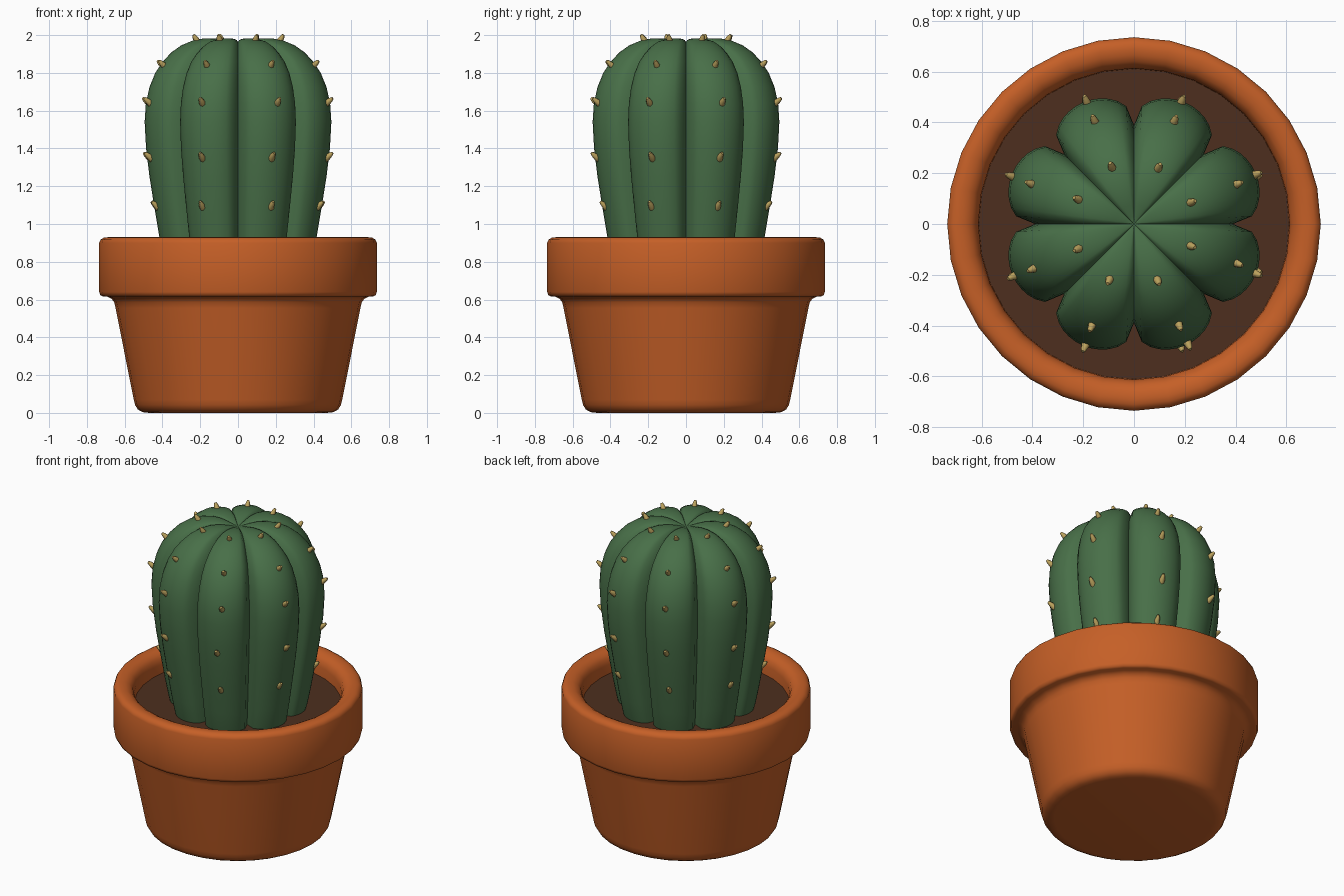
import bpy, bmesh, math, random
from mathutils import Vector

if "Cube" in bpy.data.objects:
    bpy.data.objects.remove(bpy.data.objects["Cube"])
random.seed(4)


def material(name, color):
    m = bpy.data.materials.new(name)
    m.diffuse_color = (*color, 1)
    m.use_nodes = True
    m.node_tree.nodes["Principled BSDF"].inputs["Base Color"].default_value = m.diffuse_color
    return m


def finish(name, bm, mat, angle=50):
    bmesh.ops.remove_doubles(bm, verts=bm.verts, dist=1e-5)
    bmesh.ops.recalc_face_normals(bm, faces=bm.faces)
    me = bpy.data.meshes.new(name)
    bm.to_mesh(me)
    bm.free()
    ob = bpy.data.objects.new(name, me)
    bpy.context.collection.objects.link(ob)
    me.materials.append(mat)
    bpy.ops.object.select_all(action='DESELECT')
    ob.select_set(True)
    bpy.context.view_layer.objects.active = ob
    bpy.ops.object.shade_smooth_by_angle(angle=math.radians(angle))
    return ob


def lathe(profile, n, shape=lambda a, r, z: (r, z)):
    """Spin (radius, height) points; shape() may vary the radius by angle."""
    bm = bmesh.new()
    rings = []
    for r, z in profile:
        ring = []
        for i in range(n):
            a = math.tau * i / n
            rr, zz = shape(a, r, z)
            ring.append(bm.verts.new((rr * math.cos(a), rr * math.sin(a), zz)))
        rings.append(ring)
    for lo, hi in zip(rings, rings[1:]):
        for i in range(n):
            j = (i + 1) % n
            bm.faces.new((lo[i], lo[j], hi[j], hi[i]))
    bm.faces.new(rings[0])
    bm.faces.new(rings[-1])
    return bm


terracotta = material("terracotta", (0.56, 0.115, 0.02))
earth = material("earth", (0.075, 0.028, 0.013))
green = material("cactus_green", (0.065, 0.16, 0.065))
straw = material("spine_straw", (0.50, 0.36, 0.11))

# Pot with thick rim, hollow above the soil
pot = [(0.47, 0), (0.505, 0.004), (0.53, 0.018), (0.545, 0.042), (0.552, 0.07),
       (0.648, 0.555), (0.655, 0.585), (0.67, 0.605), (0.69, 0.615), (0.715, 0.617),
       (0.729, 0.623), (0.735, 0.64), (0.735, 0.90), (0.728, 0.917), (0.71, 0.928),
       (0.69, 0.93), (0.665, 0.928), (0.64, 0.915), (0.622, 0.895), (0.613, 0.86),
       (0.61, 0.76)]
finish("pot", lathe(pot, 32), terracotta)

# Soil
finish("soil", lathe([(0.612, 0.76), (0.612, 0.80)], 32), earth)

# Ribbed cactus body
ridge = [(0.40, 0.77), (0.415, 0.82), (0.437, 0.93), (0.467, 1.10), (0.492, 1.25),
         (0.511, 1.40), (0.519, 1.54), (0.512, 1.64), (0.492, 1.725), (0.46, 1.80),
         (0.418, 1.86), (0.37, 1.91), (0.315, 1.947), (0.255, 1.971), (0.19, 1.983),
         (0.13, 1.983), (0.075, 1.972), (0.03, 1.957), (0.004, 1.95)]


def ribbed(a, r, z):
    rib = abs(math.sin(4 * a)) ** 0.4
    drop = 0.02 * (1 - rib) * min(1, r / 0.1) if z > 1.9 else 0
    return r * (0.75 + 0.25 * rib), z - drop


finish("cactus", lathe(ridge, 96, ribbed), green, 60)

# Spines: five on every rib, pointing out and up
bm = bmesh.new()
rows = [(0.458, 1.09, 42), (0.502, 1.35, 38), (0.507, 1.64, 38),
        (0.425, 1.835, 42), (0.235, 1.965, 58)]
for k in range(8):
    for r, z, tilt in rows:
        a = math.radians(22.5 + 45 * k + random.uniform(-2, 2))
        e = math.radians(tilt)
        d = Vector((math.cos(e) * math.cos(a), math.cos(e) * math.sin(a), math.sin(e)))
        root = Vector((r * math.cos(a), r * math.sin(a), z))
        u = d.orthogonal().normalized()
        v = d.cross(u)
        rings = [[bm.verts.new(root + d * h + (u * math.cos(t) + v * math.sin(t)) * w)
                  for t in (math.tau * i / 8 for i in range(8))]
                 for h, w in ((-0.02, 0.017), (0.0, 0.018), (0.03, 0.012), (0.043, 0.007))]
        for lo, hi in zip(rings, rings[1:]):
            for i in range(8):
                bm.faces.new((lo[i], lo[(i + 1) % 8], hi[(i + 1) % 8], hi[i]))
        bm.faces.new(rings[0])
        bm.faces.new(rings[-1])
finish("spines", bm, straw)
